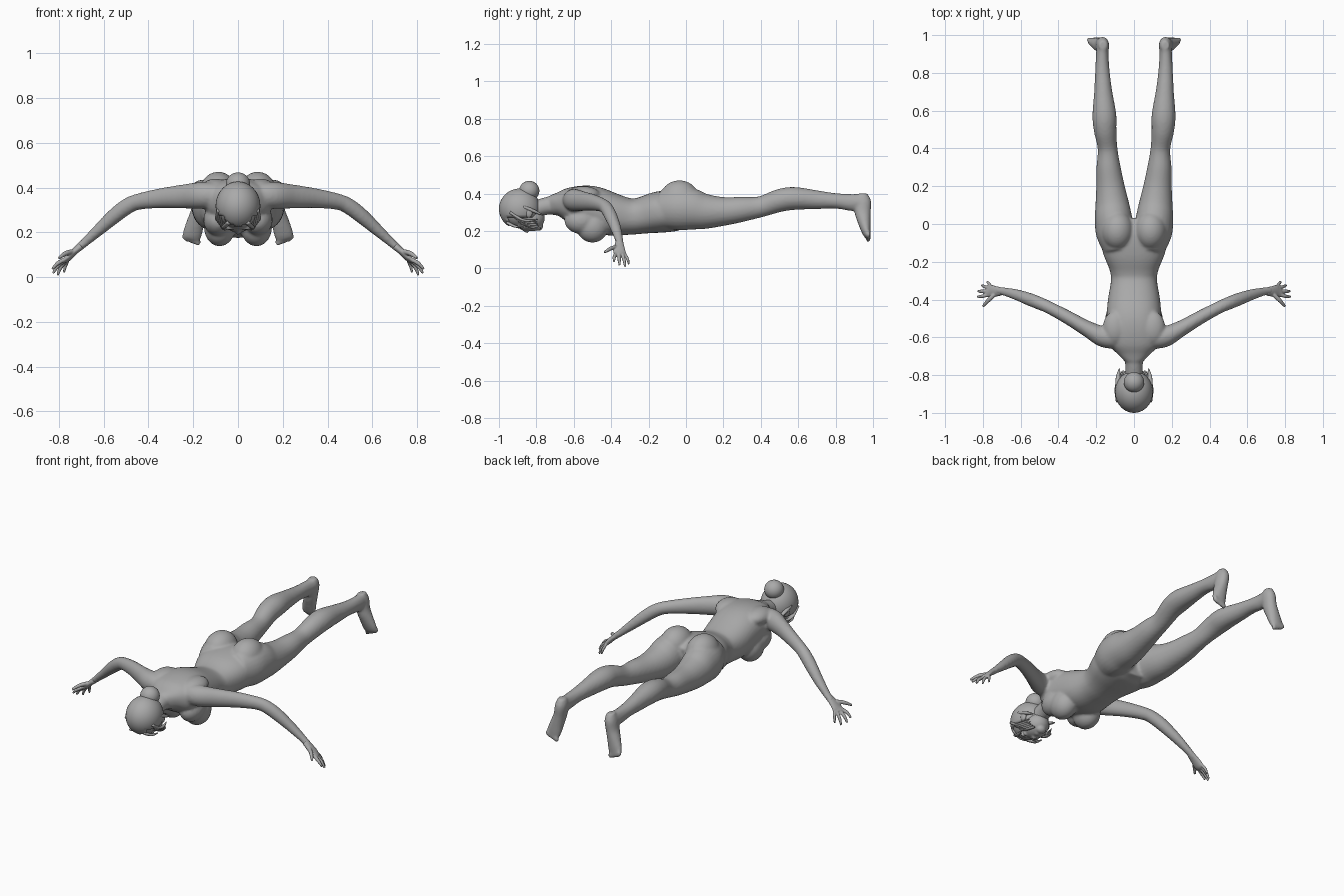
import bpy, bmesh, math
from mathutils import Vector, Matrix

grey = bpy.data.materials.new("matte grey")
grey.diffuse_color = (0.4, 0.4, 0.4, 1)


def ball(bm, c, r, seg=24):
    """Ellipsoid at c with radii r."""
    m = Matrix.Translation(c) @ Matrix.Diagonal((*r, 1))
    return bmesh.ops.create_uvsphere(bm, u_segments=seg, v_segments=seg // 2 + 2, radius=1, matrix=m)["verts"]


def spline(pts, t):
    """Smooth interpolation through a list of stations."""
    i = min(int(t), len(pts) - 2)
    f = t - i
    p = [pts[min(max(i + k, 0), len(pts) - 1)] for k in (-1, 0, 1, 2)]
    return [0.5 * (2 * b + (c - a) * f + (2 * a - 5 * b + 4 * c - d) * f * f
                   + (3 * b - a - 3 * c + d) * f ** 3) for a, b, c, d in zip(*p)]


def loft(bm, pts, ref=(0, 0, 1), n=24, steps=5, power=2.0):
    """Closed limb through stations (x, y, z, half width, half depth)."""
    st = [spline(pts, k / steps) for k in range((len(pts) - 1) * steps + 1)]
    rings = []
    for k, s in enumerate(st):
        a, b = st[max(k - 1, 0)], st[min(k + 1, len(st) - 1)]
        tan = (Vector(b[:3]) - Vector(a[:3])).normalized()
        side = tan.cross(Vector(ref)).normalized()
        up = side.cross(tan)
        ring = []
        for j in range(n):
            q = 2 * math.pi * j / n
            cu, cv = math.cos(q), math.sin(q)
            u = math.copysign(abs(cu) ** (2 / power), cu) * s[3]
            v = math.copysign(abs(cv) ** (2 / power), cv) * s[4]
            ring.append(bm.verts.new(Vector(s[:3]) + side * u + up * v))
        rings.append(ring)
    for r0, r1 in zip(rings, rings[1:]):
        for j in range(n):
            bm.faces.new((r0[j], r0[(j + 1) % n], r1[(j + 1) % n], r1[j]))
    bm.faces.new(rings[0])
    bm.faces.new(rings[-1])


def finish(bm, name, voxel=0, smooth=0):
    """Turn the mesh into an object, fusing its pieces when a voxel size is given."""
    bmesh.ops.recalc_face_normals(bm, faces=bm.faces)
    me = bpy.data.meshes.new(name)
    bm.to_mesh(me)
    bm.free()
    ob = bpy.data.objects.new(name, me)
    bpy.context.collection.objects.link(ob)
    me.materials.append(grey)
    if voxel:
        m = ob.modifiers.new("fuse", 'REMESH')
        m.mode, m.voxel_size, m.use_smooth_shade = 'VOXEL', voxel, True
        m = ob.modifiers.new("soften", 'SMOOTH')
        m.factor, m.iterations = 0.5, smooth
    for p in me.polygons:
        p.use_smooth = True
    return ob


# ---- body: torso, neck, arms, legs and feet fused into one skin
bm = bmesh.new()
torso = [(-.72, .055, .39, .285), (-.685, .09, .405, .28), (-.64, .135, .43, .255), (-.58, .15, .443, .225),
         (-.5, .146, .44, .2), (-.4, .138, .405, .175), (-.3, .122, .375, .18), (-.24, .13, .38, .185),
         (-.15, .165, .41, .19), (-.05, .18, .42, .2), (.02, .13, .39, .215)]
loft(bm, [(0, y, (t + b) / 2, w, (t - b) / 2) for y, w, t, b in torso], n=40, power=2.3)
loft(bm, [(0, -.84, .30, .052, .05), (0, -.78, .325, .046, .046), (0, -.72, .338, .05, .05),
          (0, -.65, .345, .07, .06)])
leg = [(.085, -.13, .315, .08, .1), (.1, -.05, .32, .1, .115), (.108, .02, .318, .1, .113),
       (.115, .1, .305, .09, .095), (.125, .2, .305, .075, .077), (.135, .3, .316, .064, .067),
       (.14, .4, .33, .052, .056), (.153, .5, .363, .06, .061), (.157, .58, .374, .063, .061),
       (.163, .7, .367, .048, .05), (.167, .8, .361, .039, .041), (.168, .88, .353, .034, .045),
       (.166, .93, .352, .033, .047)]
foot = [(.164, .945, .4, .022, .026), (.165, .945, .36, .034, .045), (.174, .945, .3, .035, .043),
        (.188, .953, .25, .039, .035), (.202, .963, .2, .043, .025), (.208, .97, .172, .04, .017)]
arm = [(.08, -.60, .365, .06, .055), (.16, -.597, .365, .056, .06), (.25, -.553, .36, .042, .053),
       (.35, -.495, .352, .036, .044), (.45, -.442, .336, .033, .036), (.5, -.42, .313, .034, .036),
       (.55, -.40, .275, .034, .034), (.62, -.375, .213, .029, .027), (.69, -.357, .15, .022, .019),
       (.725, -.355, .12, .022, .017)]
for s in (1, -1):
    def flip(pts):
        return [(s * p[0], *p[1:]) for p in pts]
    loft(bm, flip(leg), n=28)
    loft(bm, flip(foot), ref=(0, 1, 0))
    loft(bm, flip(arm))
    ball(bm, (s * .088, -.035, .375), (.086, .105, .096))       # buttock
    ball(bm, (s * .082, -.5, .222), (.07, .085, .084))          # breast
    ball(bm, (s * .09, -.56, .255), (.065, .09, .07))           # upper chest
    ball(bm, (s * .1, -.55, .395), (.065, .09, .045))           # shoulder blade
    for k in range(5):                                          # toes
        ball(bm, (s * (.178 + .016 * k), .975, .158 + .006 * k),
             (.012 - .001 * k, .013, .02), 10)
finish(bm, "body", .008, 5)

# ---- hands: palm and spread fingers
palm = [(.70, -.357, .14, .021, .017), (.73, -.357, .115, .028, .015), (.76, -.355, .085, .034, .014),
        (.775, -.35, .072, .032, .011)]
fingers = [((.74, -.375, .115), (.772, -.405, .105), (.8, -.437, .085), .011),
           ((.772, -.375, .08), (.805, -.383, .062), (.83, -.385, .036), .0095),
           ((.778, -.357, .072), (.808, -.357, .047), (.826, -.355, .017), .0095),
           ((.772, -.338, .07), (.794, -.33, .04), (.806, -.325, .008), .009),
           ((.76, -.325, .075), (.772, -.311, .047), (.777, -.306, .02), .008)]
for s, name in ((1, "hand_left"), (-1, "hand_right")):
    bm = bmesh.new()
    loft(bm, [(s * p[0], *p[1:]) for p in palm])
    for a, b, c, r in fingers:
        loft(bm, [(s * a[0], *a[1:], r, r), (s * b[0], *b[1:], r, r), (s * c[0], *c[1:], r * .6, r * .6)],
             ref=(0, 1, .3), n=12)
    finish(bm, name, .004, 3)

# ---- head: skull, jaw and face looking down
bm = bmesh.new()
ball(bm, (0, -.89, .315), (.09, .1, .1), 32)
ball(bm, (0, -.84, .268), (.07, .085, .068), 32)
ball(bm, (0, -.79, .225), (.03, .026, .024))                    # chin
loft(bm, [(0, -.885, .222, .008, .01), (0, -.86, .207, .01, .012), (0, -.842, .2, .015, .013)], n=12)
ball(bm, (0, -.818, .207), (.023, .006, .009), 12)              # upper lip
ball(bm, (0, -.808, .208), (.02, .006, .009), 12)               # lower lip
for s in (1, -1):
    ball(bm, (s * .034, -.873, .22), (.018, .011, .011), 14)    # eye
    ball(bm, (s * .034, -.894, .22), (.026, .007, .01), 12)     # brow
    ball(bm, (s * .083, -.84, .3), (.012, .022, .03), 14)       # ear
finish(bm, "head", .005, 3)

# ---- hair: cap open over the face, with loose locks
bm = bmesh.new()
cap = ball(bm, (0, -.889, .318), (.1, .111, .109), 40)
bmesh.ops.delete(bm, geom=[v for v in cap if v.co.z < .265 and v.co.y > -.945], context='VERTS')
hair = finish(bm, "hair_cap")
m = hair.modifiers.new("thickness", 'SOLIDIFY')
m.thickness, m.offset = .012, -1
bm = bmesh.new()
for s in (1, -1):
    for k in range(5):
        x, y = .094 - .007 * k, -.93 + .012 * k
        loft(bm, [(s * (x - .01), y - .01, .3 - .012 * k, .012, .008),
                  (s * (x - .002), y + .05, .262 - .01 * k, .011, .007),
                  (s * (x - .008), y + .1, .255 - .01 * k, .008, .006),
                  (s * (x - .014), y + .135 - .012 * k, .262 - .012 * k, .002, .002)], n=10)
    # nape locks
    loft(bm, [(s * .085, -.87, .33, .014, .01), (s * .084, -.81, .305, .012, .009),
              (s * .076, -.765, .285, .003, .003)], n=10)
    loft(bm, [(s * .04, -.955, .245, .014, .008), (s * .062, -.915, .225, .012, .007),
              (s * .074, -.87, .222, .003, .003)], n=10)
finish(bm, "hair_locks")

# ---- hair bun on the back of the head
bm = bmesh.new()
ball(bm, (0, -.838, .415), (.054, .054, .053), 32)
finish(bm, "hair_bun")
